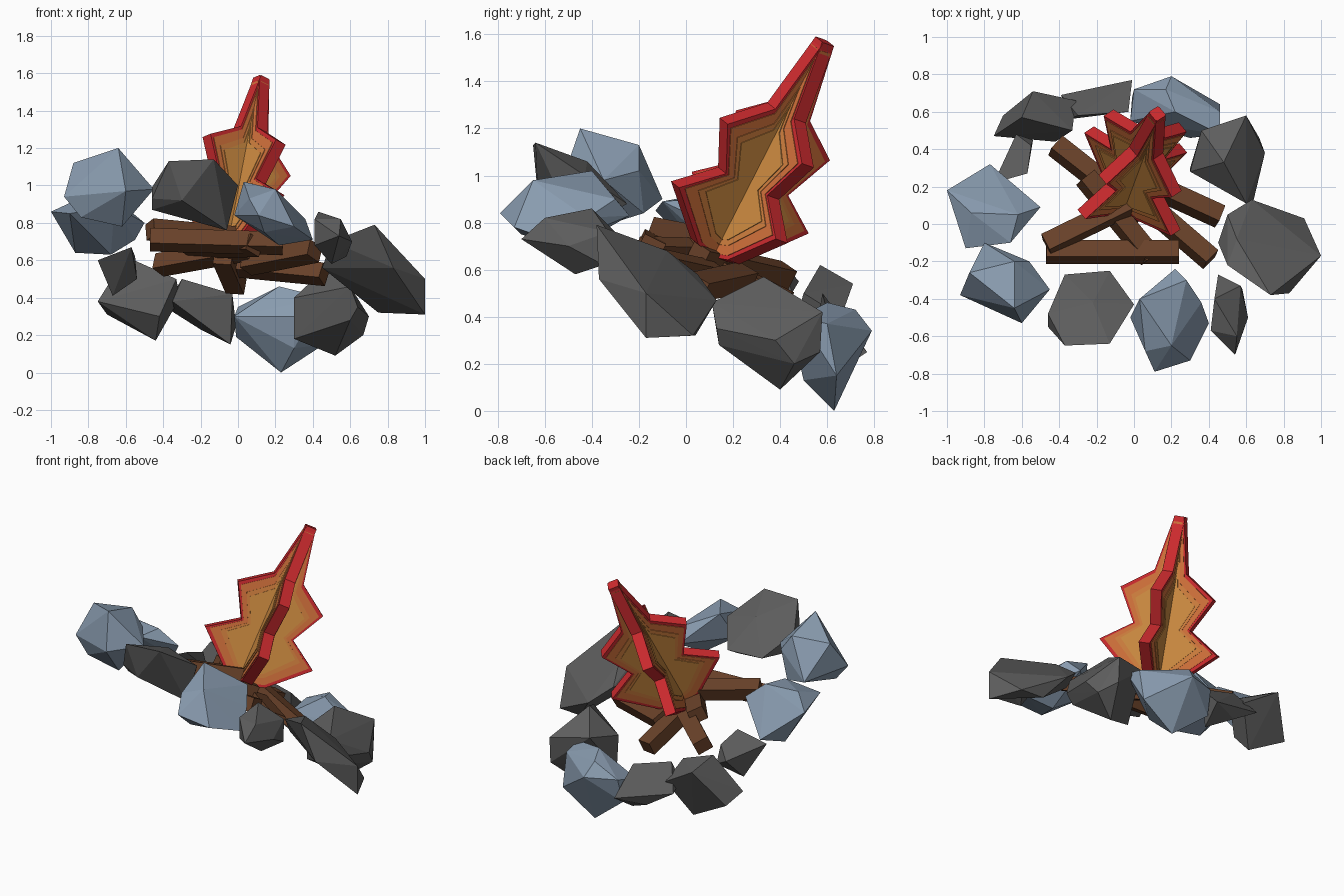
import bpy, bmesh, math
from mathutils import Vector, Matrix

cube = bpy.data.objects.get("Cube")
if cube:
    bpy.data.objects.remove(cube, do_unlink=True)


def material(name, r, g, b):
    mat = bpy.data.materials.new(name)
    mat.use_nodes = True
    mat.diffuse_color = (r, g, b, 1)
    bsdf = next(n for n in mat.node_tree.nodes if n.type == 'BSDF_PRINCIPLED')
    bsdf.inputs["Base Color"].default_value = (r, g, b, 1)
    bsdf.inputs["Roughness"].default_value = 0.9
    return mat


blue_stone = material("blue stone", .25, .33, .43)
grey_stone = material("grey stone", .11, .11, .11)
wood = material("brown wood", .14, .053, .022)
flame_red = material("flame red", .62, .024, .028)
flame_orange = material("flame orange", .66, .17, .045)
flame_amber = material("flame amber", .65, .22, .05)
flame_gold = material("flame gold", .64, .27, .055)


def add_object(name, bm, mat):
    bmesh.ops.recalc_face_normals(bm, faces=bm.faces[:])
    mesh = bpy.data.meshes.new(name)
    bm.to_mesh(mesh)
    bm.free()
    mesh.materials.append(mat)
    obj = bpy.data.objects.new(name, mesh)
    bpy.context.collection.objects.link(obj)
    return obj


# The whole campfire leans: this axis is its own upright direction
base = Vector((-.05, .118, .648))
tip = Vector((.125, .59, 1.57))
axis = (tip - base).normalized()
length = (tip - base).length


# Stones: each a faceted lump stretched over a few corners
def stone(name, mat, *corners):
    bm = bmesh.new()
    for corner in corners:
        bm.verts.new(corner)
    bmesh.ops.convex_hull(bm, input=bm.verts[:])
    loose = [v for v in bm.verts if not v.link_faces]
    bmesh.ops.delete(bm, geom=loose, context='VERTS')
    add_object(name, bm, mat)


stone("left_stone", blue_stone,
      (-1, .18, .86), (-.9, -.13, .85), (-.66, -.1, .89), (-.62, .05, .9), (-.5, .09, .8),
      (-.77, .32, .67), (-.87, .06, .92), (-.68, .1, .63), (-.87, .2, .64), (-.55, .1, .71))
stone("front_left_stone", blue_stone,
      (-.64, -.45, 1.2), (-.88, -.26, 1.12), (-.64, -.2, 1.13), (-.56, -.2, 1.02), (-.8, -.1, .9),
      (-.93, -.38, .94), (-.6, -.53, .97), (-.45, -.35, .98), (-.62, -.37, .78),
      (-.84, -.38, .83), (-.62, -.18, .84))
stone("front_stone", grey_stone,
      (-.13, -.64, 1.14), (-.37, -.65, 1.13), (-.46, -.55, .93), (-.46, -.5, .87),
      (-.37, -.27, .88), (-.13, -.25, .88), (0, -.43, 1), (-.06, -.46, .76), (-.3, -.63, .92),
      (-.22, -.42, 1.06), (-.46, -.48, .99))
stone("front_blue_stone", blue_stone,
      (.03, -.4, 1.02), (.2, -.65, .98), (.28, -.3, .9), (.22, -.24, .83), (.36, -.42, .82),
      (.4, -.53, .71), (.3, -.73, .78), (.11, -.79, .84), (.06, -.68, .93), (-.02, -.5, .84),
      (.14, -.7, .75), (.22, -.5, .68))
stone("front_small_stone", grey_stone,
      (.43, -.4, .86), (.55, -.6, .82), (.54, -.7, .73), (.41, -.57, .82), (.41, -.57, .68),
      (.61, -.5, .7), (.45, -.27, .73), (.57, -.33, .76), (.58, -.35, .62), (.5, -.47, .58))
stone("right_stone", grey_stone,
      (.73, -.38, .79), (.5, -.22, .7), (.55, -.08, .68), (.83, -.37, .56), (1, -.17, .5),
      (1, -.17, .31), (.91, .03, .32), (.63, .13, .47), (.5, .05, .58), (.45, -.1, .56),
      (.75, .04, .32))
stone("back_right_stone", grey_stone,
      (.48, .33, .57), (.6, .11, .46), (.64, .13, .35), (.6, .14, .28), (.3, .28, .4),
      (.36, .5, .45), (.6, .58, .42), (.7, .38, .3), (.6, .57, .25), (.67, .46, .2),
      (.52, .4, .09), (.3, .3, .18))
stone("back_blue_stone", blue_stone,
      (.22, .6, .46), (0, .72, .35), (.17, .72, .43), (.2, .79, .34), (.46, .6, .37),
      (.46, .64, .15), (.46, .48, .4), (.3, .46, .3), (.3, .5, .13), (-.02, .55, .3),
      (-.01, .68, .19), (.23, .63, 0))
stone("back_stone", grey_stone,
      (-.39, .69, .35), (-.01, .77, .25), (-.03, .6, .42), (-.04, .62, .15), (-.35, .56, .38),
      (-.3, .58, .5), (-.2, .7, .23))
stone("back_left_stone", grey_stone,
      (-.6, .57, .62), (-.54, .71, .54), (-.31, .66, .4), (-.33, .5, .5), (-.42, .44, .3),
      (-.75, .47, .38), (-.7, .58, .31), (-.44, .55, .17))
stone("left_small_stone", grey_stone,
      (-.75, .22, .6), (-.63, .48, .55), (-.55, .42, .62), (-.57, .27, .67), (-.67, .35, .41),
      (-.54, .45, .5))


# Logs: square beams between two points
def log(name, start, end, thick=.1):
    start, end = Vector(start), Vector(end)
    along = (end - start).normalized()
    side = axis.cross(along).normalized()
    up = along.cross(side)
    frame = Matrix((along, side, up)).transposed().to_4x4()
    frame.translation = (start + end) / 2
    size = Matrix.Diagonal(((end - start).length, thick, thick * .9, 1))
    bm = bmesh.new()
    bmesh.ops.create_cube(bm, size=1, matrix=frame @ size)
    add_object(name, bm, wood)


log("front_log", (-.47, -.15, .71), (.24, -.15, .69))
log("left_log", (-.47, -.11, .765), (0, .12, .72))
log("back_left_log", (-.42, .42, .575), (.05, .05, .66))
log("crossing_log", (-.26, .25, .67), (.09, -.18, .68))
log("back_log", (-.08, .1, .62), (-.01, .43, .46))
log("right_log", (0, .25, .57), (.46, .04, .525))
log("front_right_log", (.05, .12, .58), (.41, -.19, .65))

# Flame: two crossed jagged plates, each with thinner coloured layers on both faces
half = [(.13, .04), (.355, .235), (.17, .355), (.28, .55), (.095, .675), (.028, 1)]
outline = [(0, 0)] + half + [(-x, t) for x, t in reversed(half)]
centre = .33


def flame_plate(name, mat, side, wide, tall, thick):
    normal = axis.cross(side)
    bm = bmesh.new()
    verts = []
    for x, t in outline:
        height = (centre + (t - centre) * tall) * length
        verts.append(bm.verts.new(base + side * x * wide + axis * height - normal * thick / 2))
    face = bm.faces.new(verts)
    grown = bmesh.ops.extrude_face_region(bm, geom=[face])["geom"]
    moved = [g for g in grown if isinstance(g, bmesh.types.BMVert)]
    bmesh.ops.translate(bm, verts=moved, vec=normal * thick)
    add_object(name, bm, mat)


layers = [("edge", flame_red, 1, 1, .068),
          ("outer", flame_orange, .92, .95, .075),
          ("middle", flame_amber, .74, .83, .082),
          ("inner", flame_gold, .64, .76, .089)]
angle = math.radians(40)
flat = Vector((math.cos(angle), math.sin(angle), 0))
first_side = (flat - axis * flat.dot(axis)).normalized()
for plate, side, spread in (("first", first_side, 1), ("second", first_side.cross(axis), 1.05)):
    for part, mat, wide, tall, thick in layers:
        flame_plate(f"{plate}_flame_{part}", mat, side, wide * spread, tall, thick)
